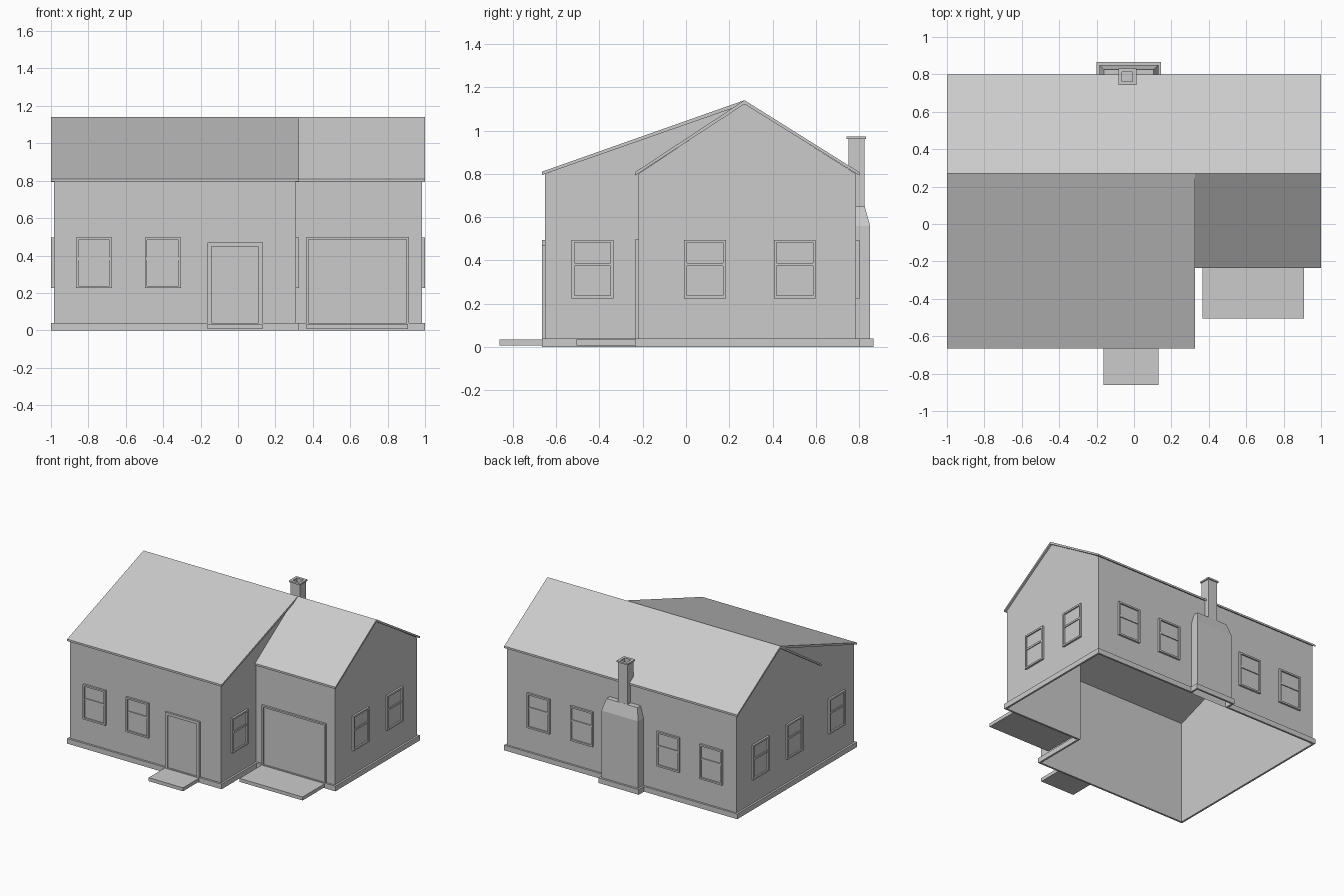
import bpy, bmesh
from math import radians
from mathutils import Matrix, Vector

if "Cube" in bpy.data.objects:
    bpy.data.objects.remove(bpy.data.objects["Cube"])


def mesh_object(name, bm):
    bmesh.ops.recalc_face_normals(bm, faces=bm.faces)
    me = bpy.data.meshes.new(name)
    bm.to_mesh(me)
    bm.free()
    ob = bpy.data.objects.new(name, me)
    bpy.context.collection.objects.link(ob)
    return ob


def add_box(bm, lo, hi):
    lo, hi = Vector(lo), Vector(hi)
    m = Matrix.Translation((lo + hi) / 2) @ Matrix.Diagonal((*(hi - lo), 1))
    bmesh.ops.create_cube(bm, size=1, matrix=m)


def add_face(bm, pts):
    bm.faces.new([bm.verts.new(p) for p in pts])


def box(name, lo, hi):
    bm = bmesh.new()
    add_box(bm, lo, hi)
    return mesh_object(name, bm)


def extrude_x(name, profile, x0, x1):
    bm = bmesh.new()
    a = [bm.verts.new((x0, y, z)) for y, z in profile]
    b = [bm.verts.new((x1, y, z)) for y, z in profile]
    bm.faces.new(a)
    bm.faces.new(b)
    for i in range(len(a)):
        j = (i + 1) % len(a)
        bm.faces.new((a[i], a[j], b[j], b[i]))
    return mesh_object(name, bm)


def bridge_loops(bm, loops, closed=False):
    rings = [[bm.verts.new(p) for p in loop] for loop in loops]
    pairs = list(zip(rings, rings[1:]))
    if closed:
        pairs.append((rings[-1], rings[0]))
    for a, b in pairs:
        for i in range(len(a)):
            j = (i + 1) % len(a)
            bm.faces.new((a[i], a[j], b[j], b[i]))
    return rings


def rect(x0, x1, y0, y1, z):
    return [(x0, y0, z), (x1, y0, z), (x1, y1, z), (x0, y1, z)]


# Main dimensions
XL, XM, XR = -0.985, 0.31, 0.985       # left wall, wing corner, right wall
YF, YG, YB = -0.65, -0.22, 0.785       # front wall, garage wall, back wall
YR, ZE, ZR = 0.27, 0.80, 1.125         # ridge line, eave and peak heights
T = 0.015                              # trim thickness

# Walls: thin open-bottomed shell
bm = bmesh.new()
for x0, x1, y in ((XL, XM, YF), (XM, XR, YG), (XL, XR, YB)):
    add_face(bm, [(x0, y, 0), (x1, y, 0), (x1, y, ZE), (x0, y, ZE)])
for x, y0 in ((XL, YF), (XR, YG)):
    add_face(bm, [(x, y0, 0), (x, YB, 0), (x, YB, ZE), (x, YR, ZR), (x, y0, ZE)])
add_face(bm, [(XM, YF, 0), (XM, YG, 0), (XM, YG, ZE), (XM, YF, ZE)])
add_face(bm, [(XM, YF, ZE), (XM, YG, ZE), (XM, YR, ZR)])
mesh_object("walls", bm)

# Roof slabs: full-width gable plus the long front slope on the left
extrude_x("gable_roof", [(YG - T, 0.793), (YG - T, 0.808), (YR, 1.14),
                         (0.80, 0.808), (0.80, 0.793), (YR, 1.122)], -1, 1)
extrude_x("long_front_roof", [(YF - T, 0.795), (YF - T, 0.81), (YR, 1.14),
                              (YR, 1.122)], -1, XM + T)

# Skirting band around the footprint, stepping out round the chimney
CL, CR, CY = -0.185, 0.13, 0.85
def footprint(o, z):
    return [(XL - o, YF - o, z), (XM + o, YF - o, z), (XM + o, YG - o, z),
            (XR + o, YG - o, z), (XR + o, YB + o, z), (CR + o, YB + o, z),
            (CR + o, CY + o, z), (CL - o, CY + o, z), (CL - o, YB + o, z),
            (XL - o, YB + o, z)]
bm = bmesh.new()
bridge_loops(bm, [footprint(0, 0), footprint(T, 0), footprint(T, 0.04),
                  footprint(0, 0.04)], closed=True)
mesh_object("skirting", bm)

# Chimney breast with sloped shoulders
bm = bmesh.new()
rings = bridge_loops(bm, [rect(CL, CR, YB, CY, 0), rect(CL, CR, YB, CY, 0.56),
                          rect(CL + 0.025, CR - 0.025, YB, 0.825, 0.65)])
bm.faces.new(rings[-1])
mesh_object("chimney_breast", bm)

# Chimney stack with a lipped, hollow top
bm = bmesh.new()
def stack(o, z):
    return rect(-0.075 - o, 0.005 + o, 0.75 - o, 0.824 + o, z)
rings = bridge_loops(bm, [stack(0, 0.62), stack(0, 0.96), stack(0.008, 0.96),
                          stack(0.008, 0.972), stack(-0.012, 0.972),
                          stack(-0.012, 0.94)])
bm.faces.new(rings[-1])
mesh_object("chimney_stack", bm)


# Framed opening: local x along the wall, -y outwards
def framed(name, pos, angle, w, z0, z1, frame, sill=True, mid=None):
    bm = bmesh.new()
    h = w / 2
    for s in (-1, 1):
        a, b = sorted((s * h, s * (h - frame)))
        add_box(bm, (a, -T, z0), (b, 0, z1))
    i = h - frame
    add_box(bm, (-i, -T, z1 - frame), (i, 0, z1))
    if sill:
        add_box(bm, (-i, -T, z0), (i, 0, z0 + frame))
    if mid:
        add_box(bm, (-i, -0.011, mid - 0.007), (i, 0, mid + 0.007))
    add_box(bm, (-i, -0.004, z0), (i, 0, z1 - frame))
    bm.transform(Matrix.Translation((*pos, 0)) @ Matrix.Rotation(radians(angle), 4, 'Z'))
    mesh_object(name, bm)


# Windows, listed per wall
sides = (0.502, 0.088)
windows = {
    "front": (0, [(x, YF) for x in (-0.77, -0.402)]),
    "right": (90, [(XR, y) for y in sides] + [(XM, -0.432)]),
    "back": (180, [(x, YB) for x in (-0.77, -0.402, 0.34, 0.71)]),
    "left": (-90, [(XL, y) for y in (*sides, -0.432)]),
}
for side, (angle, spots) in windows.items():
    for n, p in enumerate(spots, 1):
        framed(f"{side}_window_{n}", p, angle, 0.193, 0.225, 0.495, 0.013, mid=0.382)

# Door, garage door and their slabs
framed("front_door", (-0.015, YF), 0, 0.295, 0.03, 0.47, 0.022, sill=False)
framed("garage_door", (0.64, YG), 0, 0.55, 0.03, 0.498, 0.013, sill=False)
box("door_step", (-0.163, -0.862, 0.008), (0.132, YF, 0.035))
box("garage_ramp", (0.367, -0.505, 0.008), (0.908, YG, 0.035))
